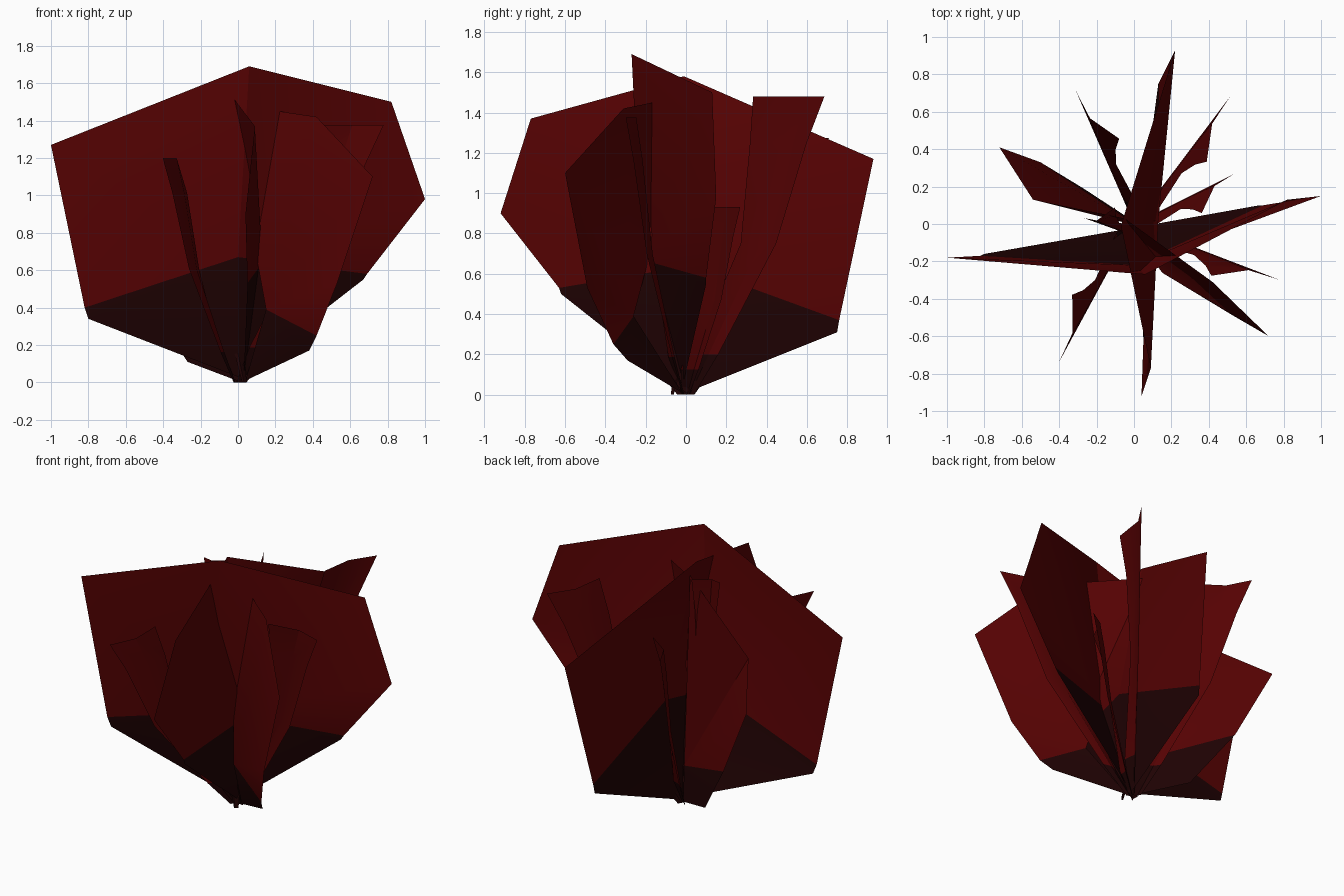
import bpy
from math import sin, cos, radians
from mathutils import Vector

cube = bpy.data.objects.get("Cube")
if cube:
    bpy.data.objects.remove(cube, do_unlink=True)


def make_material(name, colour):
    mat = bpy.data.materials.new(name)
    mat.use_nodes = True
    mat.diffuse_color = colour
    node = mat.node_tree.nodes["Principled BSDF"]
    node.inputs["Base Color"].default_value = colour
    node.inputs["Roughness"].default_value = 0.9
    return mat


RED = make_material("deep red leaf", (0.093, 0.0006, 0.0008, 1))
DARK = make_material("dark leaf base", (0.0135, 0.0006, 0.0008, 1))


def make_object(name, verts, faces, dark):
    mesh = bpy.data.meshes.new(name)
    mesh.from_pydata(verts, [], faces)
    mesh.materials.append(RED)
    mesh.materials.append(DARK)
    for poly in mesh.polygons:
        poly.material_index = int(poly.index in dark)
    obj = bpy.data.objects.new(name, mesh)
    bpy.context.collection.objects.link(obj)
    bpy.ops.object.select_all(action='DESELECT')
    obj.select_set(True)
    bpy.context.view_layer.objects.active = obj
    bpy.ops.object.shade_smooth_by_angle(angle=radians(25))


# Broad leaf: wings share a bent midrib; each wing fans out from its middle.
# The first two points of a wing bound the dark base.
def broad_leaf(name, base, mid, apex, *wings):
    verts, faces, dark = [base, mid, apex], [], set()
    for wing in wings:
        first = len(verts)
        verts += wing
        ring = [0] + list(range(first, len(verts))) + [2]
        for i, (a, b) in enumerate(zip(ring, ring[1:])):
            if i < 2:
                dark.add(len(faces))
            faces.append((1, a, b))
    make_object(name, verts, faces, dark)


broad_leaf("large_cross_leaf", (0, -0.02, 0.03), (0, -0.22, 0.67), (0.06, -0.27, 1.69),
           [(-0.8, -0.16, 0.34), (-0.82, -0.17, 0.4), (-1, -0.18, 1.27)],
           [(0.67, 0.1, 0.55), (0.69, 0.1, 0.58), (1, 0.15, 0.98), (0.82, 0.13, 1.5)])
broad_leaf("long_leaf", (0.03, 0, 0.01), (0.13, 0.02, 0.64), (-0.07, -0.01, 1.58),
           [(0.13, 0.75, 0.31), (0.135, 0.76, 0.37), (0.22, 0.93, 1.17)],
           [(0.05, -0.62, 0.5), (0.05, -0.63, 0.53), (0.04, -0.92, 0.9), (0.09, -0.77, 1.37)])
broad_leaf("back_right_leaf", (0.02, 0, 0), (0.02, -0.01, 0.23), (-0.05, 0.03, 1.5),
           [(-0.27, 0.19, 0.11), (-0.5, 0.33, 0.46), (-0.72, 0.41, 0.92), (-0.54, 0.13, 1.13)])
broad_leaf("front_left_leaf", (0.04, -0.02, 0.01), (0.15, -0.26, 0.39), (-0.05, 0.03, 1.49),
           [(0.38, -0.29, 0.17), (0.42, -0.36, 0.25), (0.53, -0.49, 0.53),
            (0.72, -0.6, 1.1), (0.42, -0.31, 1.42)])

# Narrow blade rows: height, inner reach, outer reach, inner sideways offset
ROWS = [(0, 0, 0.05, 0.02), (0.2, 0.09, 0.2, 0.06), (0.75, 0.37, 0.56, 0.04),
        (1.25, 0.45, 0.75, 0.07), (1.48, 0.5, 0.86, 0.11)]


def blade(name, angle, reach, height, root=(0, 0, 0)):
    a = radians(angle)
    out, side = Vector((cos(a), sin(a), 0)), Vector((sin(a), -cos(a), 0))
    verts, faces = [], []
    for z, inner, outer, offset in ROWS:
        up = Vector(root) + Vector((0, 0, z * height))
        middle = (inner + outer) / 2
        verts += [out * inner * reach + side * offset + up,
                  out * middle * reach + side * offset * 0.1 + up,
                  out * outer * reach + up]
    for row in range(len(ROWS) - 1):
        for col in range(2):
            i = row * 3 + col
            faces.append((i, i + 1, i + 4, i + 3))
    make_object(name, verts, faces, {0, 1})


blade("back_left_blade", 53, 1, 1)
blade("left_blade", -21, 0.97, 0.93)
blade("small_left_blade", 26.6, 0.7, 0.63)
blade("back_blade", 113.6, 0.9, 0.86)
blade("front_right_blade", 241.5, 0.98, 0.81)
blade("upright_right_blade", 160, 0.38, 1.02, (0.04, -0.08, 0))
